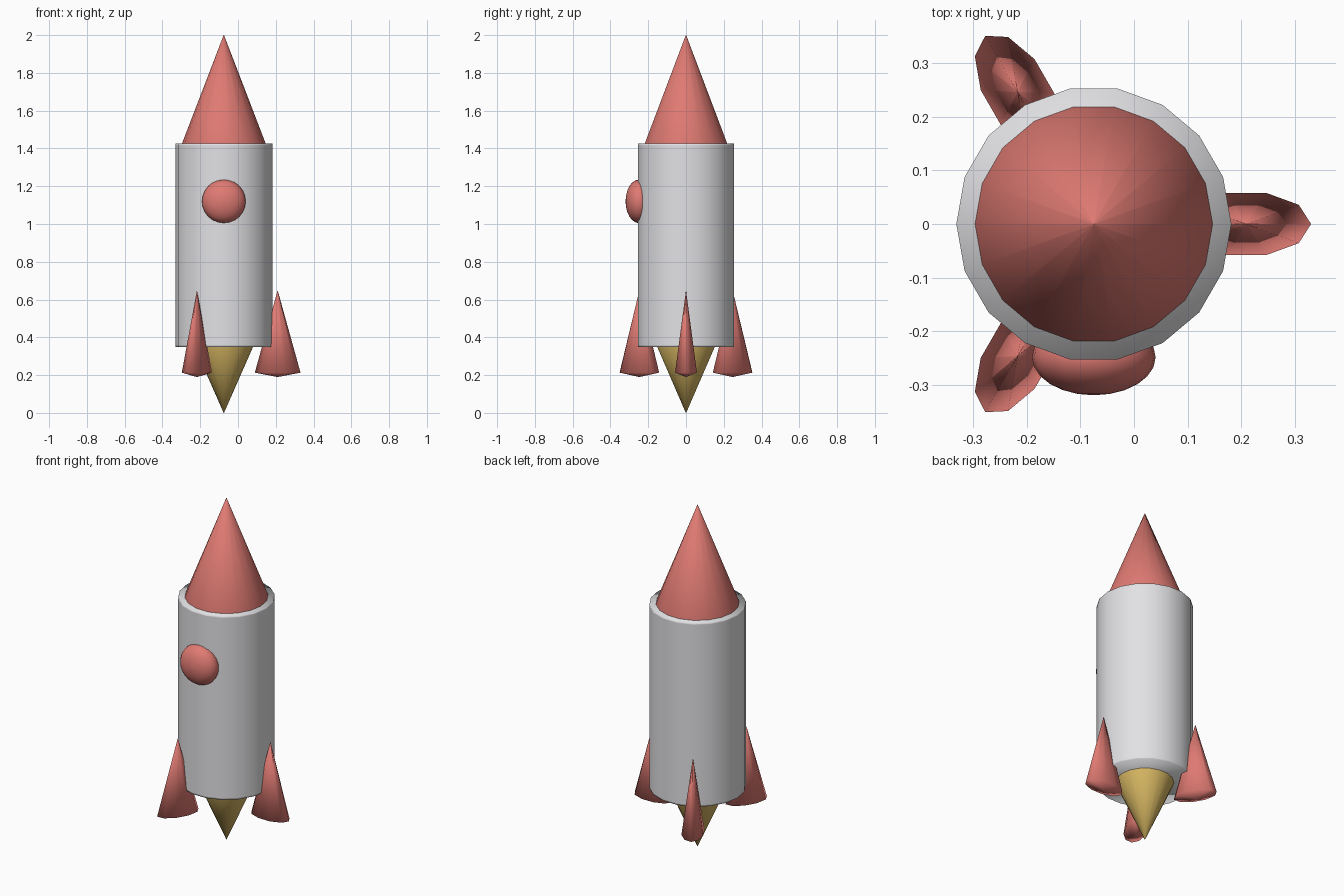
import bpy
import bmesh
from math import cos, sin, radians, tau
from mathutils import Matrix, Vector

default = bpy.data.objects.get("Cube")
if default:
    bpy.data.objects.remove(default, do_unlink=True)

AXIS = Vector((-0.075, 0, 0))


def material(name, colour):
    mat = bpy.data.materials.new(name)
    mat.use_nodes = True
    mat.diffuse_color = (*colour, 1)
    mat.node_tree.nodes["Principled BSDF"].inputs["Base Color"].default_value = (*colour, 1)
    return mat


def lathe(name, profile, sides, mat, matrix):
    """Revolve (radius, height) points about z, close the tips, smooth and place."""
    bm = bmesh.new()
    rings = [[bm.verts.new((r * cos(tau * i / sides), r * sin(tau * i / sides), z))
              for i in range(sides)] for r, z in profile]
    for low, high in zip(rings, rings[1:]):
        for i in range(sides):
            j = (i + 1) % sides
            bm.faces.new((low[i], low[j], high[j], high[i]))
    bm.faces.new(rings[0])
    bm.faces.new(rings[-1])
    bm.transform(matrix)
    bmesh.ops.recalc_face_normals(bm, faces=bm.faces)
    for face in bm.faces:
        face.smooth = True
    mesh = bpy.data.meshes.new(name)
    bm.to_mesh(mesh)
    bm.free()
    mesh.materials.append(mat)
    obj = bpy.data.objects.new(name, mesh)
    bpy.context.collection.objects.link(obj)
    return obj


red = material("coral red", (0.74, 0.195, 0.17))
grey = material("light grey", (0.76, 0.76, 0.78))
gold = material("gold", (0.66, 0.46, 0.12))

centre = Matrix.Translation(AXIS)
TIP = 0.001

# Hull with tight rim loops
lathe("body", [(0.257, 0.35), (0.257, 0.36), (0.257, 1.415), (0.257, 1.425)],
      18, grey, centre)

# Nose and exhaust cones, each sunk a little into the hull
lathe("nose_cone", [(0.222, 1.41), (0.222, 1.425), (TIP, 2.0)], 18, red, centre)
lathe("exhaust_cone", [(TIP, 0), (0.155, 0.35), (0.155, 0.37)], 18, gold, centre)

# Three flattened fins around the hull
for name, angle in (("left_fin", 0), ("back_right_fin", 120), ("front_right_fin", 240)):
    place = (centre @ Matrix.Rotation(radians(angle), 4, "Z")
             @ Matrix.Translation((0.285, 0, 0)) @ Matrix.Diagonal((0.121, 0.061, 1, 1)))
    lathe(name, [(0.01, 0.19), (1, 0.213), (0.01, 0.645)], 10, red, place)

# Domed porthole on the front
steps = 12
dome = [(max(sin(tau / 2 * k / steps), 0.01), -cos(tau / 2 * k / steps))
        for k in range(steps + 1)]
place = (Matrix.Translation(AXIS + Vector((0, -0.249, 1.12)))
         @ Matrix.Diagonal((0.1155, 0.071, 0.1155, 1)) @ Matrix.Rotation(radians(90), 4, "X"))
lathe("porthole", dome, 24, red, place)
